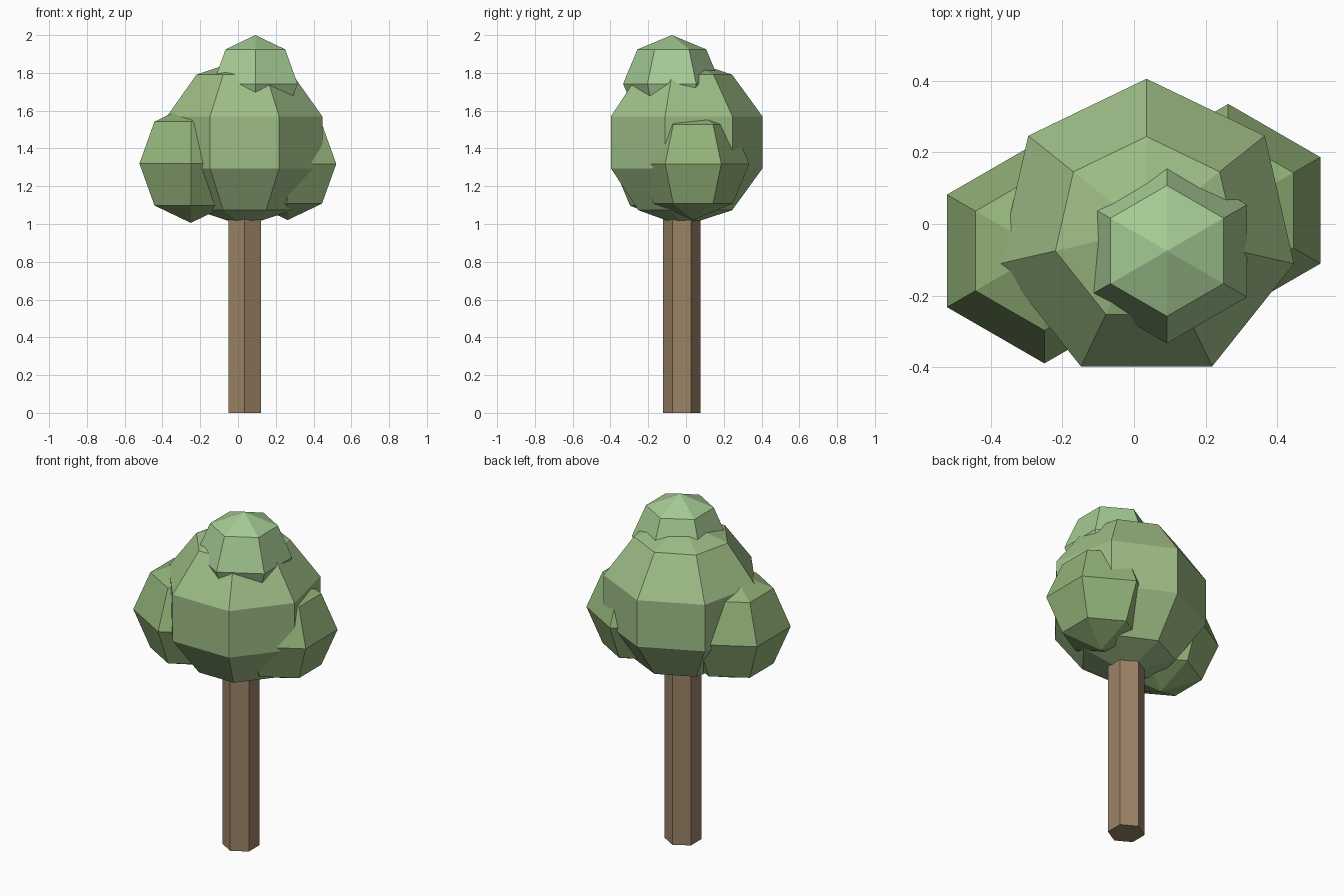
import bpy, bmesh
from math import sin, cos, pi

if "Cube" in bpy.data.objects:
    bpy.data.objects.remove(bpy.data.objects["Cube"])


def material(name, rgb):
    mat = bpy.data.materials.new(name)
    mat.diffuse_color = (*rgb, 1)
    mat.use_nodes = True
    mat.node_tree.nodes["Principled BSDF"].inputs["Base Color"].default_value = mat.diffuse_color
    return mat


def lathe(name, center, profile, sides, mat):
    """Spin (radius, z) points into a faceted solid with one corner towards +y."""
    bm = bmesh.new()
    rings = []
    for r, z in profile:
        if r < 1e-5:
            rings.append([bm.verts.new((0, 0, z))] * sides)
        else:
            angles = [pi / 2 + 2 * pi * i / sides for i in range(sides)]
            rings.append([bm.verts.new((r * cos(a), r * sin(a), z)) for a in angles])
    for low, high in zip(rings, rings[1:]):
        for i in range(sides):
            j = (i + 1) % sides
            corners = dict.fromkeys((low[i], low[j], high[j], high[i]))
            bm.faces.new(list(corners))
    # close flat ends
    if profile[0][0] > 1e-5:
        bm.faces.new(rings[0][::-1])
    if profile[-1][0] > 1e-5:
        bm.faces.new(rings[-1])
    bmesh.ops.recalc_face_normals(bm, faces=bm.faces)
    mesh = bpy.data.meshes.new(name)
    bm.to_mesh(mesh)
    bm.free()
    mesh.materials.append(mat)
    obj = bpy.data.objects.new(name, mesh)
    obj.location = center
    bpy.context.collection.objects.link(obj)
    return obj


def foliage(name, center, radius, sides, bands, mat):
    arc = [pi * k / bands for k in range(bands + 1)]
    profile = [(radius * sin(a), -radius * cos(a)) for a in arc]
    return lathe(name, center, profile, sides, mat)


bark = material("bark", (0.33, 0.23, 0.135))
leaf_top = material("leaf_top", (0.38, 0.60, 0.30))
leaf_main = material("leaf_main", (0.34, 0.51, 0.24))
leaf_side = material("leaf_side", (0.29, 0.45, 0.19))

# Hexagonal trunk reaching up into the crown
lathe("trunk", (0.035, -0.0225, 0), [(0.1, 0), (0.1, 1.2)], 6, bark)

# Overlapping faceted foliage clumps
foliage("crown_main", (0.035, -0.017, 1.432), 0.444, 7, 5, leaf_main)
foliage("crown_top", (0.092, -0.075, 1.742), 0.258, 6, 4, leaf_top)
foliage("crown_left", (-0.25, -0.075, 1.32), 0.314, 6, 4, leaf_side)
foliage("crown_right", (0.263, 0.038, 1.318), 0.297, 6, 4, leaf_side)
